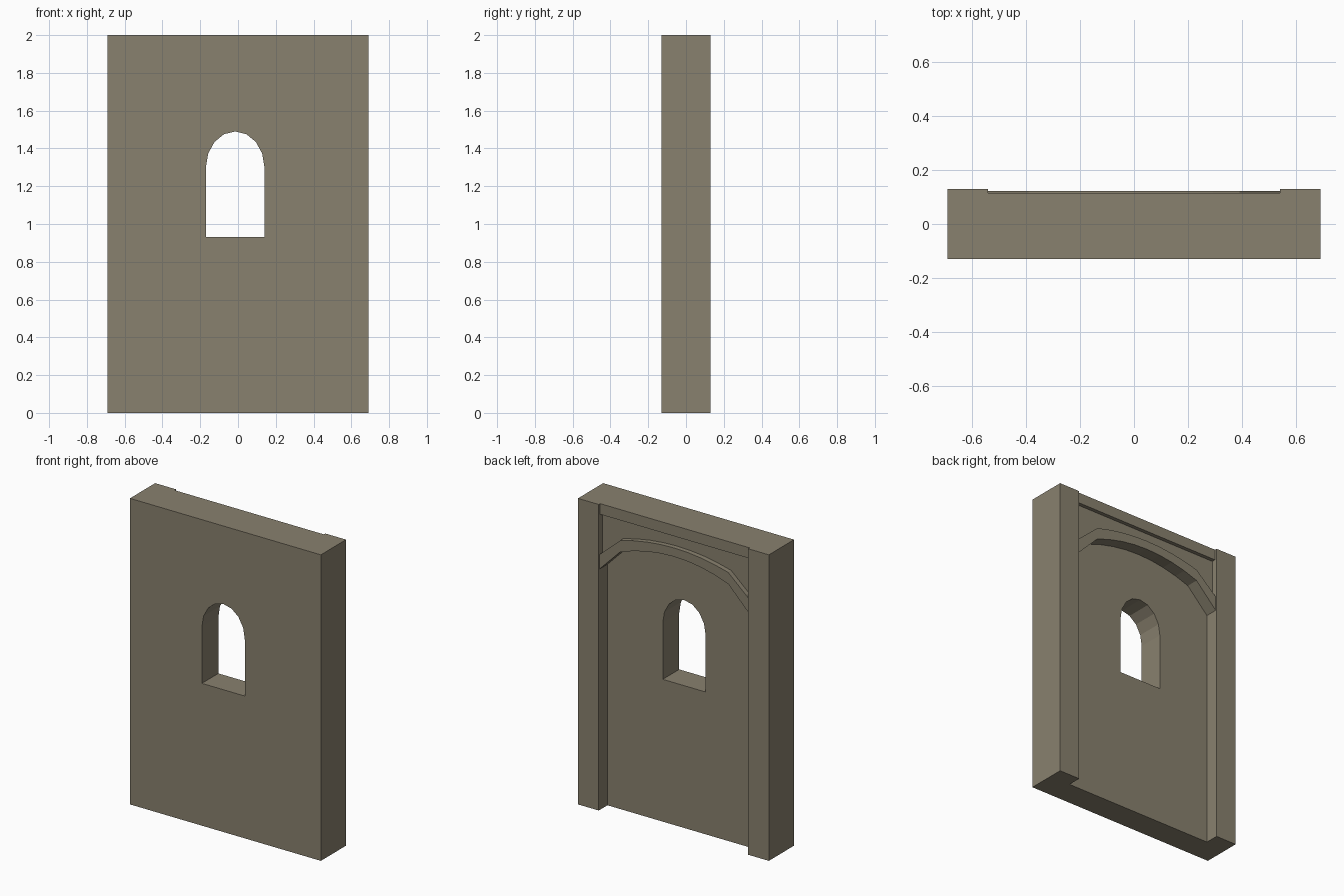
import bpy, bmesh, math
from mathutils import Vector

if "Cube" in bpy.data.objects:
    bpy.data.objects.remove(bpy.data.objects["Cube"])

stone = bpy.data.materials.new("warm grey stone")
stone.diffuse_color = (0.25, 0.22, 0.158, 1)
stone.use_nodes = True
stone.node_tree.nodes["Principled BSDF"].inputs["Base Color"].default_value = stone.diffuse_color


def prism(name, points, offset):
    """Close a 3D polygon and extrude it along offset."""
    bm = bmesh.new()
    face = bm.faces.new([bm.verts.new(p) for p in points])
    ext = bmesh.ops.extrude_face_region(bm, geom=[face], use_keep_orig=True)
    verts = [g for g in ext["geom"] if isinstance(g, bmesh.types.BMVert)]
    bmesh.ops.translate(bm, verts=verts, vec=Vector(offset))
    bmesh.ops.recalc_face_normals(bm, faces=bm.faces)
    mesh = bpy.data.meshes.new(name)
    bm.to_mesh(mesh)
    bm.free()
    mesh.materials.append(stone)
    obj = bpy.data.objects.new(name, mesh)
    bpy.context.collection.objects.link(obj)
    return obj


def xz_prism(name, points, y0, y1):
    return prism(name, [(x, y0, z) for x, z in points], (0, y1 - y0, 0))


W, INNER, D, BACK = 0.69, 0.54, 0.13, 0.04


def arch(z_end, z_shoulder, rise):
    """Shallow arch from left to right: straight haunches, curved crown."""
    crown = [0.39 * i / 4 for i in range(-4, 5)]
    pts = [(x, z_shoulder + rise * (1 - (x / 0.39) ** 2)) for x in crown]
    return [(-INNER, z_end)] + pts + [(INNER, z_end)]


# Wall with a pilaster at each side of the recessed back
plan = [(-W, -D), (W, -D), (W, D), (INNER, D), (INNER, BACK),
        (-INNER, BACK), (-INNER, D), (-W, D)]
wall = prism("wall", [(x, y, 0) for x, y in plan], (0, 0, 2))

# Round-headed window opening, slightly off centre
cx, rx, spring, rz = -0.015, 0.155, 1.30, 0.19
head = [(cx + rx * math.cos(math.pi * i / 8), spring + rz * math.sin(math.pi * i / 8))
        for i in range(9)]
cutter = xz_prism("window_cutter", [(cx - rx, 0.93), (cx + rx, 0.93)] + head, -0.3, 0.3)
cutter.hide_render = True
cutter.hide_viewport = True
cut = wall.modifiers.new("window", 'BOOLEAN')
cut.operation = 'DIFFERENCE'
cut.solver = 'EXACT'
cut.object = cutter

# Raised arch band, recessed panel above it and the band along the top
lower = arch(1.575, 1.727, 0.073)
upper = arch(1.67, 1.802, 0.055)
xz_prism("arch_band", lower + upper[::-1], BACK, 0.122)
xz_prism("panel_above_arch", upper + [(INNER, 1.93), (-INNER, 1.93)], BACK, 0.09)
xz_prism("top_band", [(-INNER, 1.93), (INNER, 1.93), (INNER, 2), (-INNER, 2)], BACK, 0.115)
